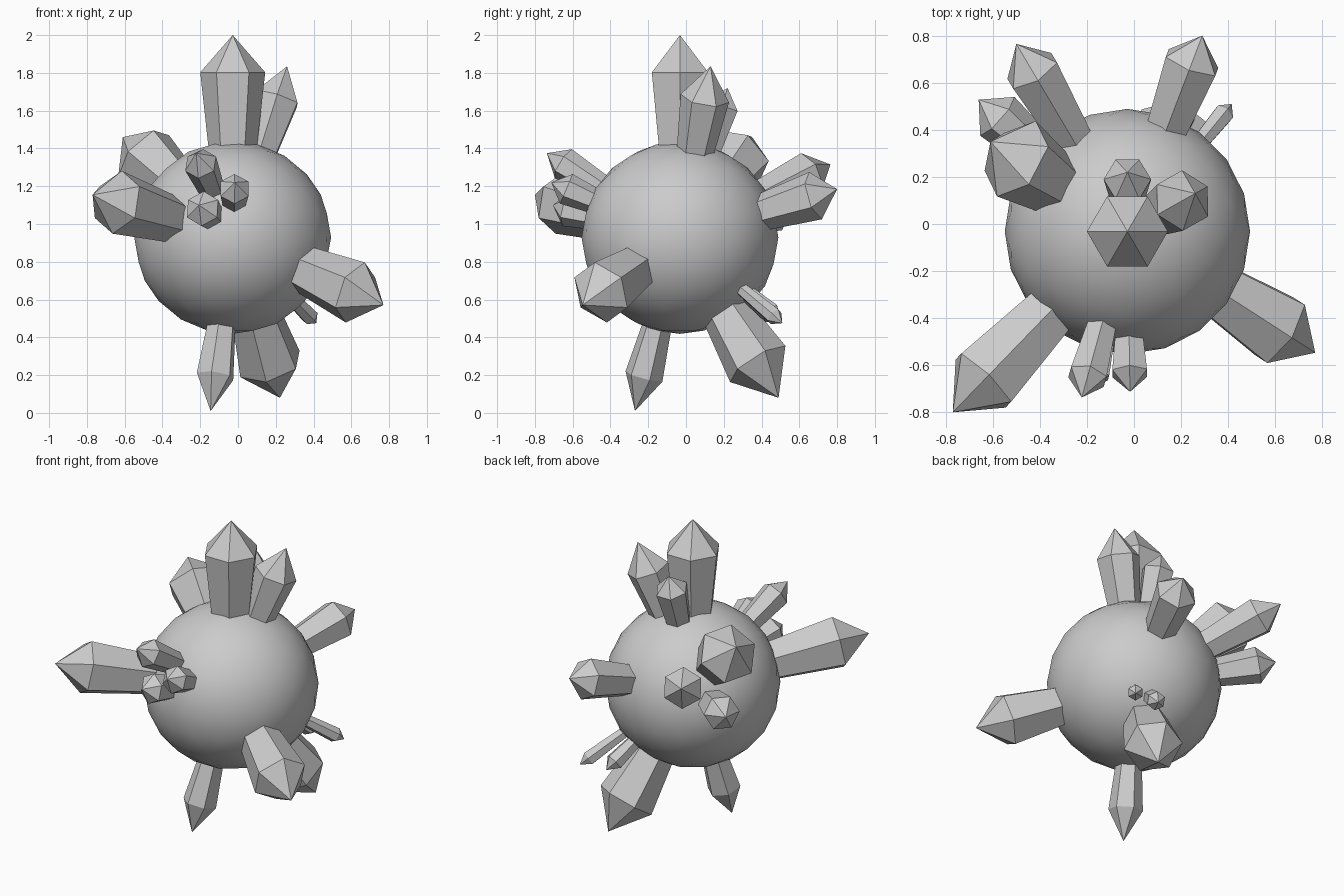
import bpy, bmesh
from math import sin, cos, radians
from mathutils import Vector

if "Cube" in bpy.data.objects:
    bpy.data.objects.remove(bpy.data.objects["Cube"])

C = Vector((-0.028, -0.032, 0.928))   # centre of the core

# Round core
bpy.ops.mesh.primitive_ico_sphere_add(subdivisions=3, radius=0.521, location=C)
core = bpy.context.object
core.name = "core"
core.scale.z = 0.978
bpy.ops.object.shade_smooth()


def crystal(name, tip, shoulder, r, roll):
    """Six-sided crystal growing radially: narrow base, wide shoulder, point."""
    tip = Vector(tip)
    d = (tip - C).normalized()
    side = Vector((0, 0, 1)).cross(d)
    side = side.normalized() if side.length > 0.02 else Vector((1, 0, 0))
    up = d.cross(side)
    bm = bmesh.new()
    rings = []
    for dist, rad in ((0.42, r * 0.71), (shoulder, r)):
        ring = []
        for i in range(6):
            a = radians(roll + 60 * i)
            ring.append(bm.verts.new(C + d * dist + (up * cos(a) + side * sin(a)) * rad))
        rings.append(ring)
    point = bm.verts.new(tip)
    base, top = rings
    bm.faces.new(base)
    for i in range(6):
        j = (i + 1) % 6
        bm.faces.new((base[i], base[j], top[j], top[i]))
        bm.faces.new((top[i], top[j], point))
    bmesh.ops.recalc_face_normals(bm, faces=bm.faces)
    me = bpy.data.meshes.new(name)
    bm.to_mesh(me)
    bm.free()
    bpy.context.collection.objects.link(bpy.data.objects.new(name, me))


# name, tip, shoulder distance from core centre, shoulder radius, roll
crystals = [
    ("crystal_top", (-0.028, -0.032, 2.0), 0.875, 0.172, 30),
    ("crystal_top_right", (0.26, 0.13, 1.835), 0.785, 0.13, 0),
    ("crystal_top_back", (-0.028, 0.22, 1.72), 0.731, 0.101, 30),
    ("crystal_back_right", (0.29, 0.80, 1.185), 0.80, 0.13, 0),
    ("crystal_back_left", (-0.50, 0.765, 1.315), 0.86, 0.125, 0),
    ("crystal_left_high", (-0.61, 0.35, 1.46), 0.71, 0.182, 20),
    ("crystal_left_back", (-0.66, 0.528, 1.08), 0.75, 0.11, 30),
    ("crystal_left_front", (-0.77, -0.80, 1.155), 0.90, 0.17, 0),
    ("crystal_right_front", (0.77, -0.547, 0.571), 0.825, 0.17, 0),
    ("crystal_bottom_back", (0.222, 0.49, 0.08), 0.81, 0.176, 15),
    ("crystal_bottom_front", (-0.145, -0.27, 0.01), 0.765, 0.103, 15),
    ("crystal_front_high", (-0.222, -0.737, 1.375), 0.75, 0.09, 0),
    ("crystal_front_mid", (-0.017, -0.713, 1.22), 0.655, 0.085, 0),
    ("crystal_front_low", (-0.207, -0.705, 1.10), 0.64, 0.095, 0),
    ("crystal_small_outer", (0.415, 0.51, 0.475), 0.77, 0.047, 0),
    ("crystal_small_inner", (0.23, 0.50, 0.485), 0.67, 0.057, 0),
]
for c in crystals:
    crystal(*c)
